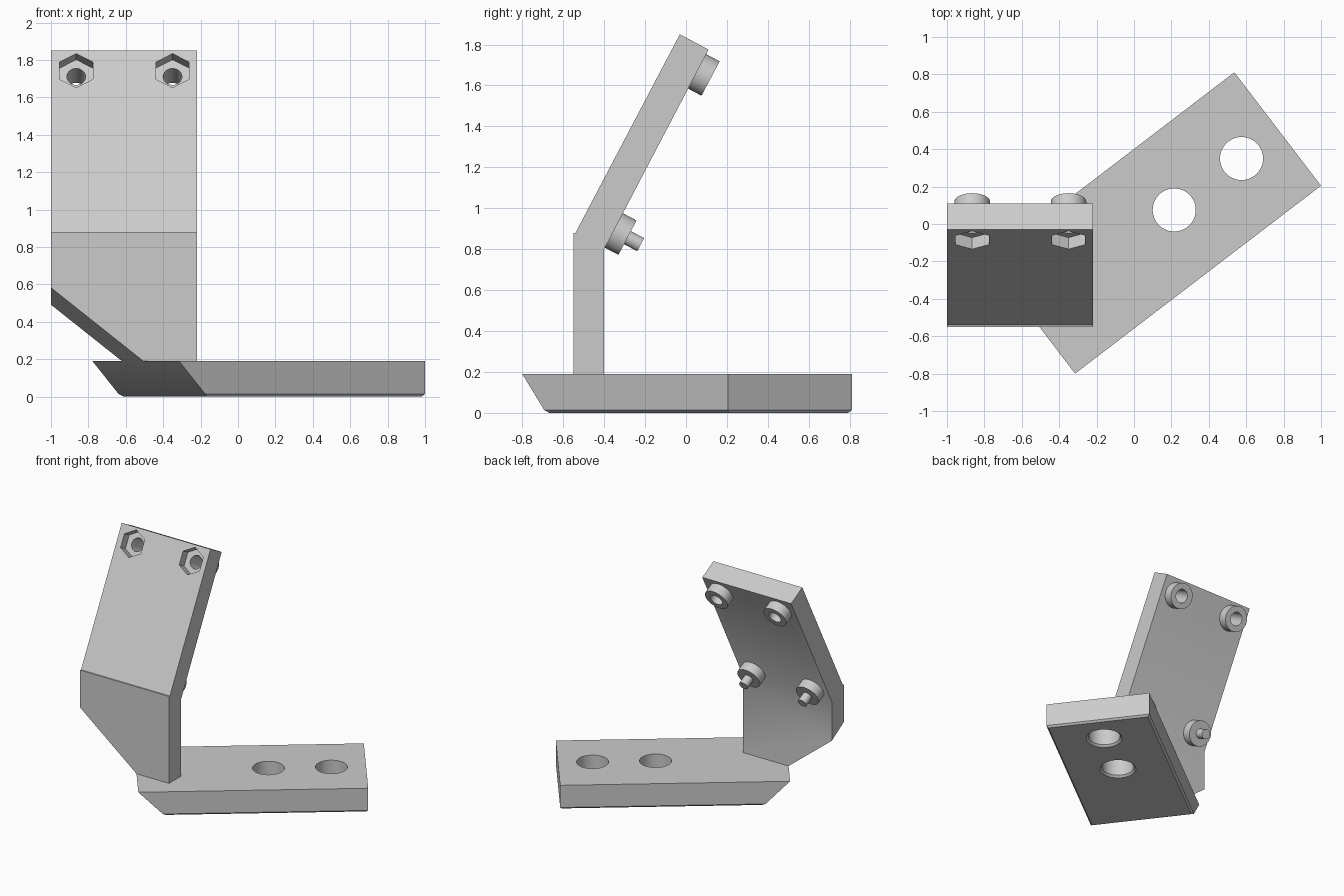
import bpy, bmesh, math
from mathutils import Vector, Matrix

cube = bpy.data.objects.get("Cube")
if cube:
    bpy.data.objects.remove(cube)

grey = bpy.data.materials.new("light_grey")
grey.use_nodes = True
colour = (0.6, 0.6, 0.6, 1)
grey.diffuse_color = colour
grey.node_tree.nodes["Principled BSDF"].inputs["Base Color"].default_value = colour


def loft(name, rings, cut=None):
    """Closed solid through matching rings of points, optionally trimmed by a plane."""
    bm = bmesh.new()
    loops = [[bm.verts.new(p) for p in ring] for ring in rings]
    n = len(loops[0])
    for a, b in zip(loops, loops[1:]):
        for i in range(n):
            j = (i + 1) % n
            bm.faces.new((a[i], a[j], b[j], b[i]))
    bm.faces.new(loops[0])
    bm.faces.new(loops[-1])
    if cut:
        geom = bm.verts[:] + bm.edges[:] + bm.faces[:]
        bmesh.ops.bisect_plane(bm, geom=geom, plane_co=cut[0], plane_no=cut[1],
                               clear_outer=True)
        rim = [e for e in bm.edges if e.is_boundary]
        bmesh.ops.holes_fill(bm, edges=rim, sides=0)
    bmesh.ops.recalc_face_normals(bm, faces=bm.faces[:])
    mesh = bpy.data.meshes.new(name)
    bm.to_mesh(mesh)
    bm.free()
    mesh.materials.append(grey)
    obj = bpy.data.objects.new(name, mesh)
    bpy.context.collection.objects.link(obj)
    return obj


def turned(name, frame, steps, sides=48):
    """Solid of revolution along the frame's z axis from (radius, height) steps."""
    angles = [math.tau * i / sides for i in range(sides)]
    return loft(name, [[frame @ Vector((r * math.sin(a), r * math.cos(a), h))
                        for a in angles] for r, h in steps])


def drill(target, cutter):
    mod = target.modifiers.new("drill", 'BOOLEAN')
    mod.operation, mod.solver, mod.object = 'DIFFERENCE', 'EXACT', cutter
    bpy.context.view_layer.update()
    result = target.evaluated_get(bpy.context.evaluated_depsgraph_get())
    mesh = bpy.data.meshes.new_from_object(result)
    target.modifiers.clear()
    target.data = mesh


def discard(cutter):
    bpy.data.objects.remove(cutter)


# Base bar: mitred at one end, chamfered along the underside
top = 0.19
corner = Vector((-0.315, -0.80, 0))
along = Vector((1.315, 1.005, 0)).normalized()
across = Vector((-along.y, along.x, 0))
length, width, chamfer = 1.655, 0.763, 0.014


def bar_ring(z, start, inset):
    ends = (start, length - inset)
    sides = (inset, width - inset)
    order = ((0, 0), (1, 0), (1, 1), (0, 1))
    return [corner + along * ends[i] + across * sides[j] + Vector((0, 0, z))
            for i, j in order]


base = loft("base_bar", [bar_ring(top, 0, 0),
                         bar_ring(chamfer, top - chamfer, 0),
                         bar_ring(0, top + 0.01, chamfer)])

# Two mounting holes with a chamfered lower rim
for x, y in ((0.215, 0.075), (0.575, 0.35)):
    cutter = turned("hole_cutter", Matrix.Translation((x, y, 0)),
                    [(0.145, -0.015), (0.115, 0.015), (0.115, 0.3)], 64)
    drill(base, cutter)
    discard(cutter)

# Bent upright plate, its foot trimmed flush with the mitre
profile = [(-0.55, top), (-0.55, 0.88), (-0.54, 0.88), (-0.03, 1.85),
           (0.11, 1.775), (-0.40, 0.80), (-0.40, top)]
plate = loft("bent_plate",
             [[(x, y, z) for y, z in profile] for x in (-1.0, -0.22)],
             cut=(corner + Vector((0, 0, top)), -(along + Vector((0, 0, 1)))))

# Fasteners stand square to the tilted back face
slope = Vector((0, 0.468, 0.884))
tilt = Matrix.Rotation(math.atan2(-slope.z, -slope.y), 4, 'X')
edge = Vector((0, 0.11, 1.775))
thick = 0.159
round_parts = [base, plate]

for side, x in (("right", -0.865), ("left", -0.35)):
    # Upper boss: drilled through, with a hexagonal nut pocket in front
    spot = edge - slope * 0.12
    frame = Matrix.Translation((x, spot.y, spot.z)) @ tilt
    boss = turned(side + "_upper_boss", frame, [(0.095, -0.004), (0.095, 0.075)])
    pocket = turned("pocket_cutter", frame,
                    [(0.103, -thick - 0.05), (0.103, -thick + 0.07)], 6)
    bore = turned("bore_cutter", frame, [(0.05, -0.3), (0.05, 0.2)])
    drill(plate, pocket)
    drill(plate, bore)
    drill(boss, bore)
    discard(pocket)
    discard(bore)

    # Lower boss with a locating pin
    spot = edge - slope * 0.997
    frame = Matrix.Translation((x, spot.y, spot.z)) @ tilt
    stud = turned(side + "_lower_boss", frame,
                  [(0.095, -0.01), (0.095, 0.08), (0.036, 0.08), (0.036, 0.153)])
    round_parts += [boss, stud]

# Smooth the round walls, keep edges sharp
bpy.ops.object.select_all(action='DESELECT')
for part in round_parts:
    part.select_set(True)
bpy.context.view_layer.objects.active = base
bpy.ops.object.shade_smooth_by_angle(angle=math.radians(30))
